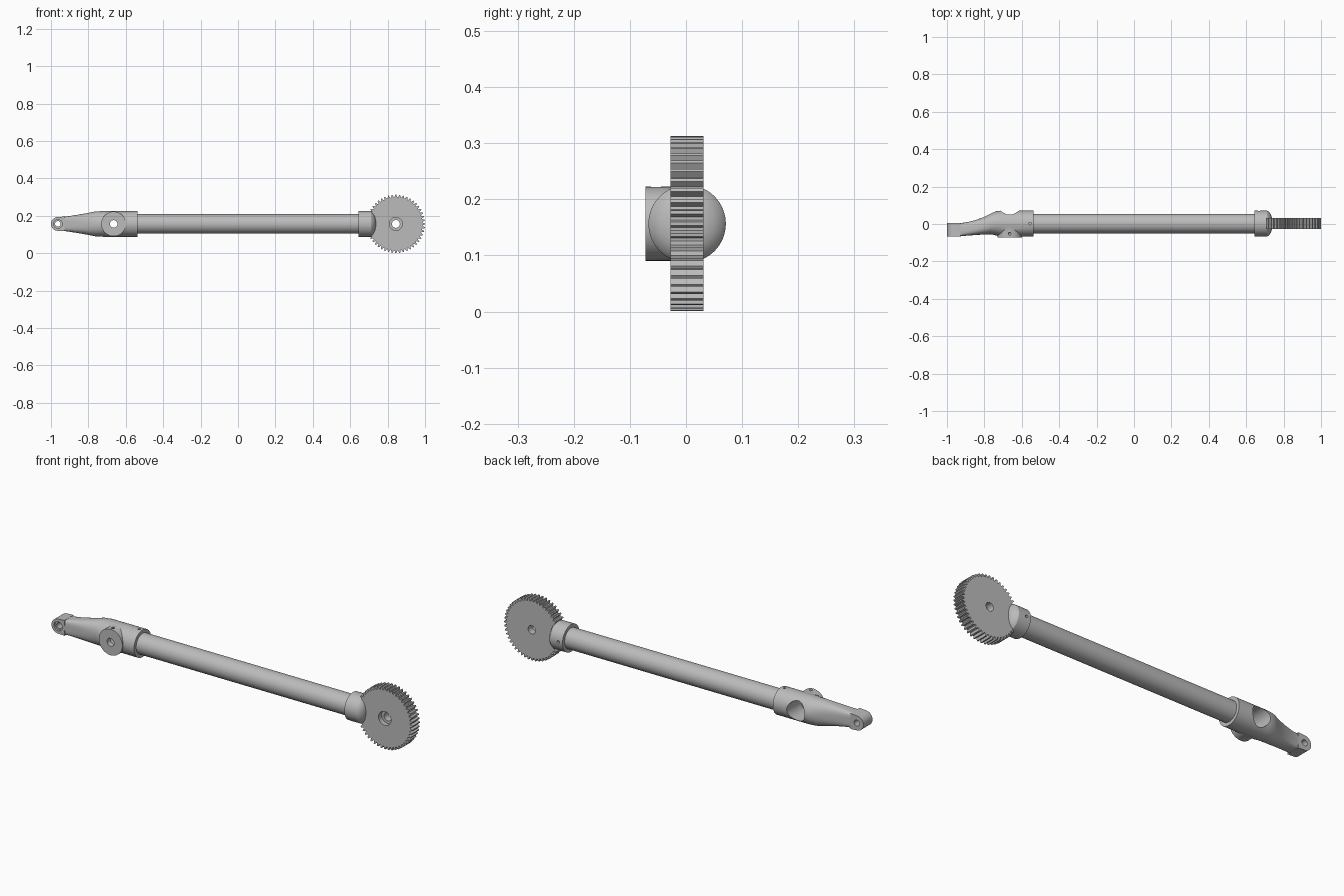
import bpy, bmesh
from math import sin, cos, pi, radians
from mathutils import Vector

if "Cube" in bpy.data.objects:
    bpy.data.objects.remove(bpy.data.objects["Cube"])

AXIS_Y, AXIS_Z = 0.002, 0.1565
GEAR_X, BOSS_X, EYE_X = 0.844, -0.665, -0.963

steel = bpy.data.materials.new("steel_grey")
steel.use_nodes = True
grey = (0.5, 0.5, 0.5, 1)
steel.diffuse_color = grey
steel.node_tree.nodes["Principled BSDF"].inputs["Base Color"].default_value = grey


def loft(name, rings):
    """Skin equal-length rings of points and cap both ends."""
    bm = bmesh.new()
    loops = [[bm.verts.new(p) for p in ring] for ring in rings]
    for a, b in zip(loops, loops[1:]):
        for i in range(len(a)):
            j = (i + 1) % len(a)
            bm.faces.new((a[i], a[j], b[j], b[i]))
    bm.faces.new(loops[0])
    bm.faces.new(loops[-1])
    bmesh.ops.recalc_face_normals(bm, faces=bm.faces)
    mesh = bpy.data.meshes.new(name)
    bm.to_mesh(mesh)
    bm.free()
    mesh.materials.append(steel)
    obj = bpy.data.objects.new(name, mesh)
    bpy.context.collection.objects.link(obj)
    return obj


def plate(name, outline, y0, y1):
    """Extrude an x/z outline (z relative to the axis) along y."""
    return loft(name, [[(x, y, AXIS_Z + z) for x, z in outline] for y in (y0, y1)])


def disc(name, x, radius, y0, y1, sides=48):
    turn = [2 * pi * i / sides for i in range(sides)]
    return plate(name, [(x + radius * cos(t), radius * sin(t)) for t in turn], y0, y1)


def lathe(name, profile, sides=64):
    """Turn (x, radius) pairs about the rod axis."""
    turn = [2 * pi * i / sides for i in range(sides)]
    return loft(name, [[(x, AXIS_Y + r * cos(t), AXIS_Z + r * sin(t)) for t in turn]
                       for x, r in profile])


def combine(obj, tool, operation):
    """Boolean with a tool object, then discard the tool."""
    mod = obj.modifiers.new(operation.lower(), "BOOLEAN")
    mod.operation, mod.object, mod.solver = operation, tool, "EXACT"
    bpy.context.view_layer.objects.active = obj
    bpy.ops.object.modifier_apply(modifier=mod.name)
    bpy.data.objects.remove(tool)


def drill(obj, x, radius, y0, y1):
    combine(obj, disc("cutter", x, radius, y0, y1), "DIFFERENCE")


def screw_hole(obj, x, y, z):
    """Small radial set-screw hole, pointing at the rod axis."""
    start = Vector((x, y, z))
    inward = (Vector((x, AXIS_Y, AXIS_Z)) - start).normalized()
    side = Vector((1, 0, 0))
    up = inward.cross(side)
    rings = []
    for depth in (-0.03, 0.012):
        centre = start + inward * depth
        rings.append([centre + 0.007 * (side * cos(k * pi / 8) + up * sin(k * pi / 8))
                      for k in range(16)])
    combine(obj, loft("cutter", rings), "DIFFERENCE")


def finish(obj):
    bpy.ops.object.select_all(action="DESELECT")
    obj.select_set(True)
    bpy.context.view_layer.objects.active = obj
    bpy.ops.object.shade_smooth_by_angle(angle=radians(30))


# Rod
rod = lathe("rod", [(-0.56, 0.052), (0.67, 0.052)])

# Collar with rounded nose holding the gear
collar = lathe("gear_collar", [(0.644, 0.069), (0.712, 0.069), (0.722, 0.063),
                               (0.732, 0.048), (0.738, 0.03)])
screw_hole(collar, 0.668, AXIS_Y + 0.069, AXIS_Z)

# Spur gear with counterbored hub
TEETH, ROOT, TIP = 48, 0.143, 0.156
outline = []
for i in range(TEETH):
    for offset, r in ((-0.36, ROOT), (-0.14, TIP), (0.14, TIP), (0.36, ROOT)):
        t = 2 * pi * (i + offset) / TEETH
        outline.append((GEAR_X + r * cos(t), r * sin(t)))
gear = plate("gear", outline, -0.028, 0.031)
drill(gear, GEAR_X, 0.021, -0.1, 0.1)
drill(gear, GEAR_X, 0.035, -0.1, -0.004)

# End fitting: round socket flowing into a flat, offset arm
sections = [  # x, front y, back y, half height, squareness
    (-0.537, -0.067, 0.071, 0.069, 2),
    (-0.715, -0.067, 0.071, 0.069, 2),
    (-0.735, -0.062, 0.069, 0.068, 2),
    (-0.765, -0.055, 0.056, 0.066, 2.2),
    (-0.80, -0.056, 0.038, 0.059, 2.5),
    (-0.85, -0.059, 0.020, 0.050, 3),
    (-0.90, -0.063, 0.008, 0.042, 4),
    (-0.93, -0.066, 0.005, 0.038, 6),
]


def oval(x, front, back, height, power, sides=64):
    points = []
    for i in range(sides):
        c, s = cos(2 * pi * i / sides), sin(2 * pi * i / sides)
        k = (abs(c) ** power + abs(s) ** power) ** (-1 / power)
        points.append((x, (front + back) / 2 + (back - front) / 2 * c * k,
                       AXIS_Z + height * s * k))
    return points


fitting = loft("end_fitting", [oval(*s) for s in sections])

# Round boss on the front of the socket
combine(fitting, disc("boss", BOSS_X, 0.066, -0.072, 0.0), "UNION")

# Rounded eye at the end of the arm
arc = [pi / 2 + pi * i / 24 for i in range(25)]
eye = [(EYE_X + 0.037 * cos(t), 0.037 * sin(t)) for t in arc]
eye += [(-0.927, -0.039), (-0.927, 0.039)]
combine(fitting, plate("eye", eye, -0.068, 0.0055), "UNION")

# Bores, eye hole and set-screw holes
drill(fitting, BOSS_X, 0.05, -0.045, 0.1)
drill(fitting, BOSS_X, 0.02, -0.1, 0.0)
drill(fitting, EYE_X, 0.015, -0.1, 0.1)
drill(fitting, EYE_X, 0.023, -0.1, -0.058)
screw_hole(fitting, -0.556, AXIS_Y, AXIS_Z + 0.069)
screw_hole(fitting, BOSS_X, -0.05, AXIS_Z + 0.062)

for part in (rod, collar, gear, fitting):
    finish(part)
